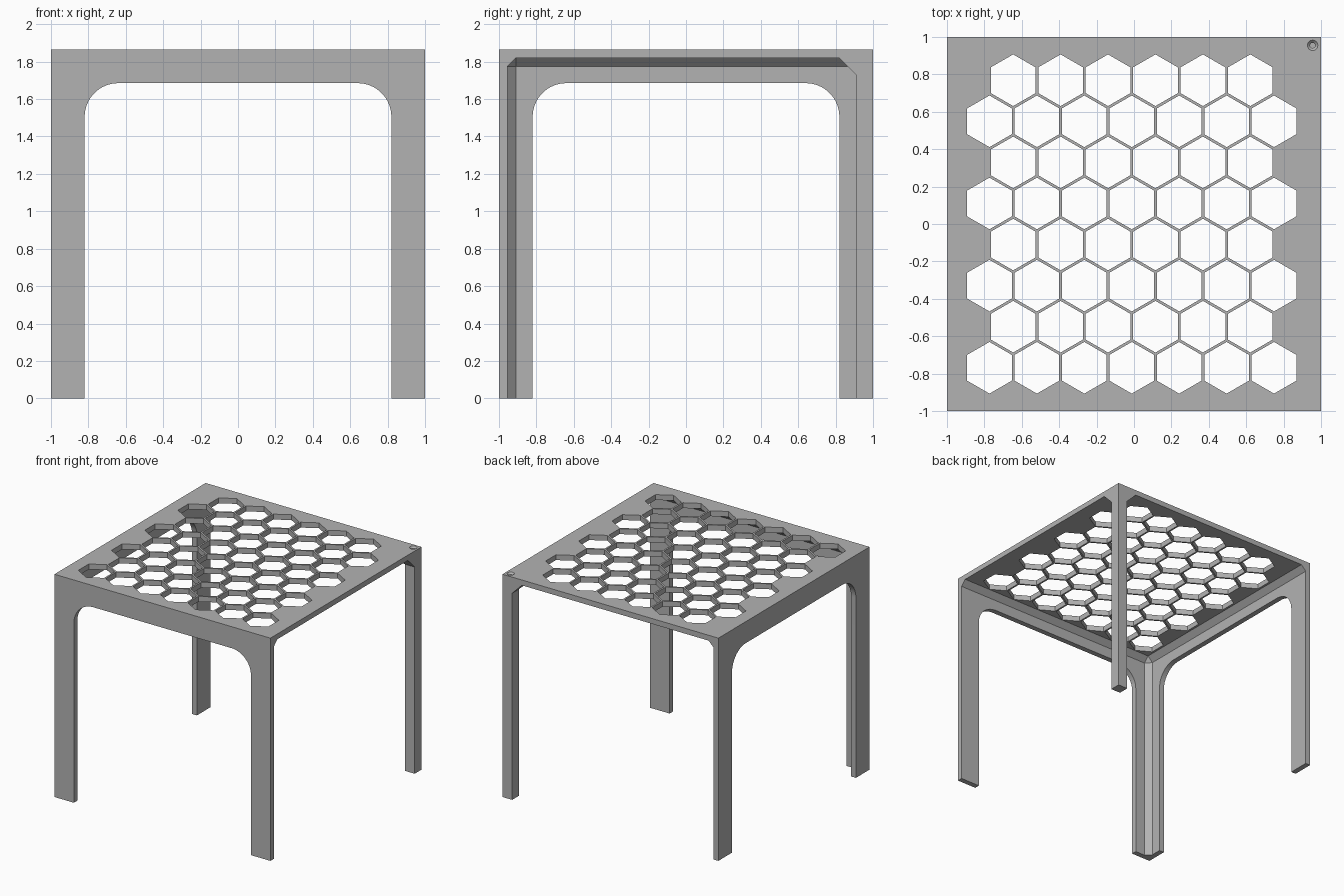
import bpy, bmesh
from math import sin, cos, pi, sqrt
from mathutils import Vector

if "Cube" in bpy.data.objects:
    bpy.data.objects.remove(bpy.data.objects["Cube"], do_unlink=True)

TOP = 1.865      # overall height
WALL = 0.045     # thickness of the top and the panels
POST = 0.09      # square corner post
SIDE = 0.18      # panel leg width, top rail height and arch radius

grey = bpy.data.materials.new("plain grey")
grey.use_nodes = True
grey.diffuse_color = (0.45, 0.45, 0.45, 1)
grey.node_tree.nodes["Principled BSDF"].inputs["Base Color"].default_value = grey.diffuse_color


def add_object(name, bm):
    bmesh.ops.recalc_face_normals(bm, faces=bm.faces)
    mesh = bpy.data.meshes.new(name)
    bm.to_mesh(mesh)
    bm.free()
    mesh.materials.append(grey)
    obj = bpy.data.objects.new(name, mesh)
    bpy.context.collection.objects.link(obj)
    return obj


def loft(bm, rings):
    """Closed solid through matching rings of points."""
    loops = [[bm.verts.new(p) for p in ring] for ring in rings]
    n = len(loops[0])
    for a, b in zip(loops, loops[1:]):
        for i in range(n):
            j = (i + 1) % n
            bm.faces.new((a[i], a[j], b[j], b[i]))
    bm.faces.new(loops[0])
    bm.faces.new(loops[-1])


def block(bm, low, high):
    (x0, y0, z0), (x1, y1, z1) = low, high
    loft(bm, [[(x0, y0, z), (x1, y0, z), (x1, y1, z), (x0, y1, z)] for z in (z0, z1)])


def polygon(x, y, z, radius, sides):
    return [(x + radius * sin(2 * pi * i / sides), y + radius * cos(2 * pi * i / sides), z)
            for i in range(sides)]


def carve(target, cutter):
    cutter.hide_render = True
    mod = target.modifiers.new("carve", 'BOOLEAN')
    mod.operation, mod.solver, mod.object = 'DIFFERENCE', 'EXACT', cutter
    bpy.context.view_layer.objects.active = target
    bpy.ops.object.modifier_apply(modifier=mod.name)
    bpy.data.objects.remove(cutter, do_unlink=True)


# Solid block that the table is carved from
bm = bmesh.new()
block(bm, (-1, -1, 0), (1, 1, TOP))
table = add_object("table_frame", bm)

# Space under the top, open to the left and back, with chamfered inner corners
inner = WALL - 1
corner = Vector((inner, inner, TOP - WALL))
bm = bmesh.new()
block(bm, (inner, inner, -0.2), (1.2, 1.2, TOP - WALL))
edges = [e for e in bm.edges if any((v.co - corner).length < 0.001 for v in e.verts)]
bmesh.ops.bevel(bm, geom=edges, offset=WALL, segments=1, affect='EDGES')
cavity = add_object("cavity_cutter", bm)

# Free-standing corner post, flared where it meets the top
bm = bmesh.new()
flare = TOP - WALL - POST
rings = []
for z, a in ((-0.4, 1 - POST), (flare, 1 - POST), (flare + 0.2, 0.8 - POST)):
    rings.append([(a, a, z), (1.4, a, z), (1.4, 1.4, z), (a, 1.4, z)])
loft(bm, rings)
carve(cavity, add_object("corner_post", bm))
carve(table, cavity)

# Rounded arch openings through the front and right panels
half, crown = 1 - SIDE, TOP - SIDE
arc = [(half - SIDE + SIDE * cos(t), crown - SIDE + SIDE * sin(t))
       for t in [i * pi / 32 for i in range(17)]]
outline = [(half, -0.1)] + arc + [(-u, z) for u, z in reversed(arc)] + [(-half, -0.1)]
for along_front in (True, False):
    bm = bmesh.new()
    loft(bm, [[(u, d, z) if along_front else (d, u, z) for u, z in outline]
              for d in (-1.1, -0.86)])
    carve(table, add_object("arch_cutter", bm))

# Honeycomb of holes in the top, rows alternating between seven and six
pitch = 0.2536
row_step = pitch * sqrt(3) / 2
bm = bmesh.new()
for row in range(8):
    count = 7 - row % 2
    for i in range(count):
        x = -0.012 + (i - (count - 1) / 2) * pitch
        y = (row - 3.5) * row_step
        loft(bm, [polygon(x, y, z, 0.138, 6) for z in (TOP - 0.12, TOP + 0.1)])
carve(table, add_object("honeycomb_cutter", bm))

# Small countersunk blind hole above the corner post
bm = bmesh.new()
loft(bm, [polygon(0.955, 0.955, TOP + dz, r, 24)
          for dz, r in ((-0.06, 0.014), (-0.014, 0.014), (0, 0.028), (0.01, 0.038))])
carve(table, add_object("screw_hole_cutter", bm))

# Crisp edges with smooth arch corners
bpy.ops.object.select_all(action='DESELECT')
table.select_set(True)
bpy.context.view_layer.objects.active = table
bpy.ops.object.shade_smooth_by_angle(angle=pi / 9)
